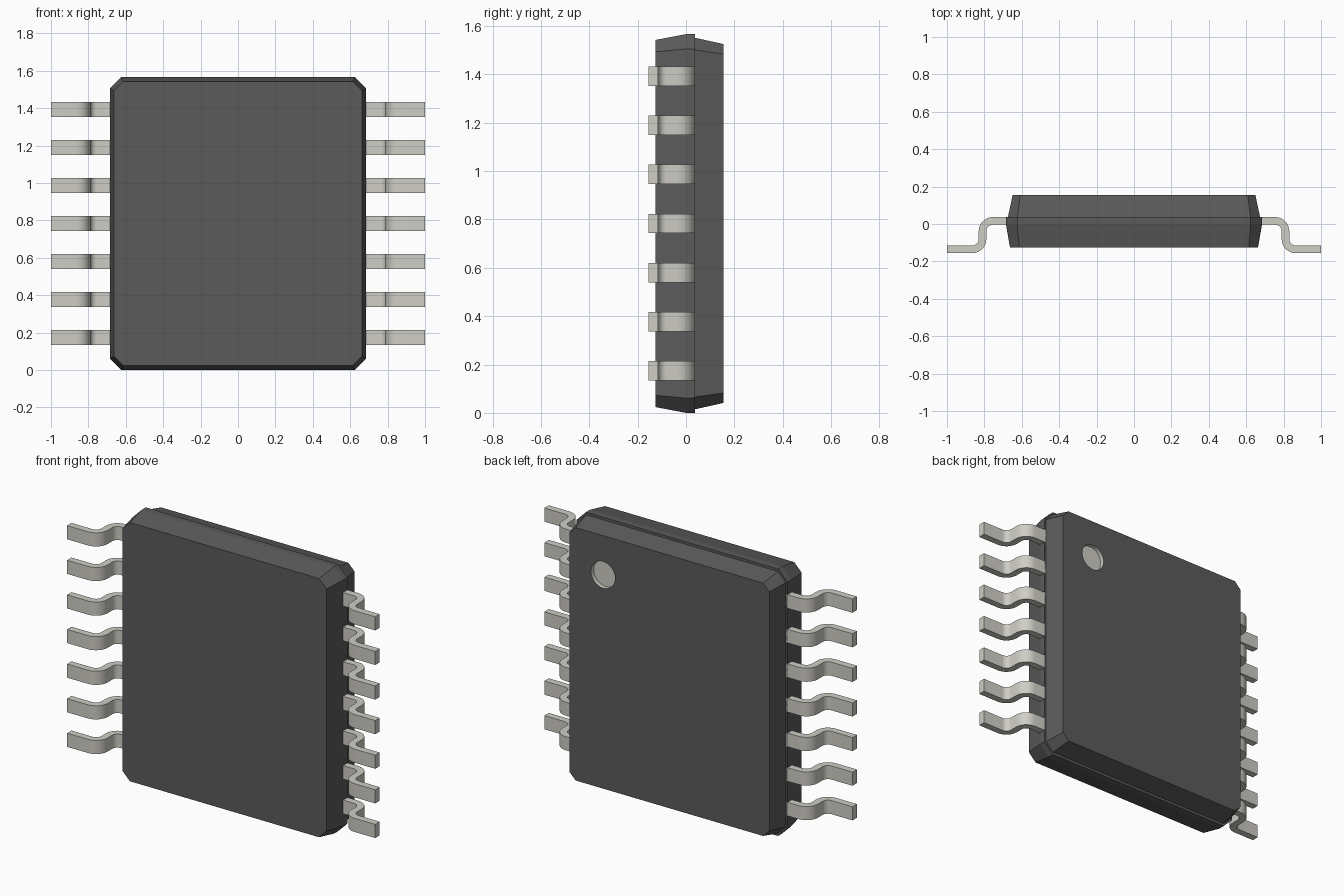
import bpy, bmesh, math
from mathutils import Vector

if "Cube" in bpy.data.objects:
    bpy.data.objects.remove(bpy.data.objects["Cube"])

MID = 0.783  # height of the body centre


def material(name, rgb):
    m = bpy.data.materials.new(name)
    m.diffuse_color = (*rgb, 1)
    m.use_nodes = True
    m.node_tree.nodes["Principled BSDF"].inputs["Base Color"].default_value = m.diffuse_color
    return m


def add_object(name, bm, mat):
    bmesh.ops.recalc_face_normals(bm, faces=bm.faces)
    me = bpy.data.meshes.new(name)
    bm.to_mesh(me)
    bm.free()
    me.materials.append(mat)
    ob = bpy.data.objects.new(name, me)
    bpy.context.collection.objects.link(ob)
    return ob


def loft(rings):
    """Bridge equal-length loops of points and cap both ends."""
    bm = bmesh.new()
    loops = [[bm.verts.new(p) for p in r] for r in rings]
    n = len(loops[0])
    for a, b in zip(loops, loops[1:]):
        for i in range(n):
            j = (i + 1) % n
            bm.faces.new((a[i], a[j], b[j], b[i]))
    bm.faces.new(loops[0])
    bm.faces.new(loops[-1])
    return bm


def octagon(y, w, h, c):
    pts = [(w, h - c), (w - c, h), (c - w, h), (-w, h - c),
           (-w, c - h), (c - w, -h), (w - c, -h), (w, c - h)]
    return [(x, y, MID + z) for x, z in pts]


dark = material("dark_plastic", (0.105, 0.105, 0.105))
metal = material("lead_metal", (0.62, 0.61, 0.56))

# Moulded body: drafted front half, parting band, small step, drafted back half
body = add_object("chip_body", loft([
    octagon(-0.126, 0.663, 0.759, 0.049),
    octagon(0.0, 0.685, 0.783, 0.061),
    octagon(0.037, 0.685, 0.783, 0.061),
    octagon(0.037, 0.674, 0.768, 0.051),
    octagon(0.155, 0.649, 0.742, 0.041)]), dark)

# Pin-one dimple in the back face
ring = [(0.43 + 0.078 * math.cos(t), 1.295 + 0.078 * math.sin(t))
        for t in (i * math.tau / 32 for i in range(32))]
cutter = add_object("dimple_cutter", loft(
    [[(x, y, z) for x, z in ring] for y in (0.13, 0.2)]), metal)
cutter.hide_render = True
cutter.hide_viewport = True
cut = body.modifiers.new("dimple", 'BOOLEAN')
cut.operation = 'DIFFERENCE'
cut.solver = 'EXACT'
cut.material_mode = 'TRANSFER'
cut.object = cutter

# Gull-wing lead: centreline with two bends, given thickness and width
R, T, W, SEG = 0.055, 0.041, 0.08, 8
top, foot, stem = 0.0165, -0.1355, 0.81
path = [(Vector((0.64, top)), Vector((0, 1)))]
for i in range(SEG + 1):
    a = math.pi / 2 * (1 - i / SEG)
    n = Vector((math.cos(a), math.sin(a)))
    path.append((Vector((stem - R, top - R)) + R * n, n))
for i in range(SEG + 1):
    a = math.pi + math.pi / 2 * i / SEG
    n = Vector((math.cos(a), math.sin(a)))
    path.append((Vector((stem + R, foot + R)) + R * n, -n))
path.append((Vector((1.0, foot)), Vector((0, 1))))

z0 = MID - 3 * 0.203
sections = []
for p, n in path:
    a, b = p + n * T / 2, p - n * T / 2
    sections.append([(a.x, a.y, z0 - W / 2), (a.x, a.y, z0 + W / 2),
                     (b.x, b.y, z0 + W / 2), (b.x, b.y, z0 - W / 2)])
leads = add_object("leads", loft(sections), metal)
leads.data.shade_smooth()
leads.data.set_sharp_from_angle(angle=math.radians(30))

# Seven leads per side, mirrored to the left
arr = leads.modifiers.new("row", 'ARRAY')
arr.count = 7
arr.use_relative_offset = False
arr.use_constant_offset = True
arr.constant_offset_displace = (0, 0, 0.203)
mir = leads.modifiers.new("both_sides", 'MIRROR')
mir.use_axis = (True, False, False)
